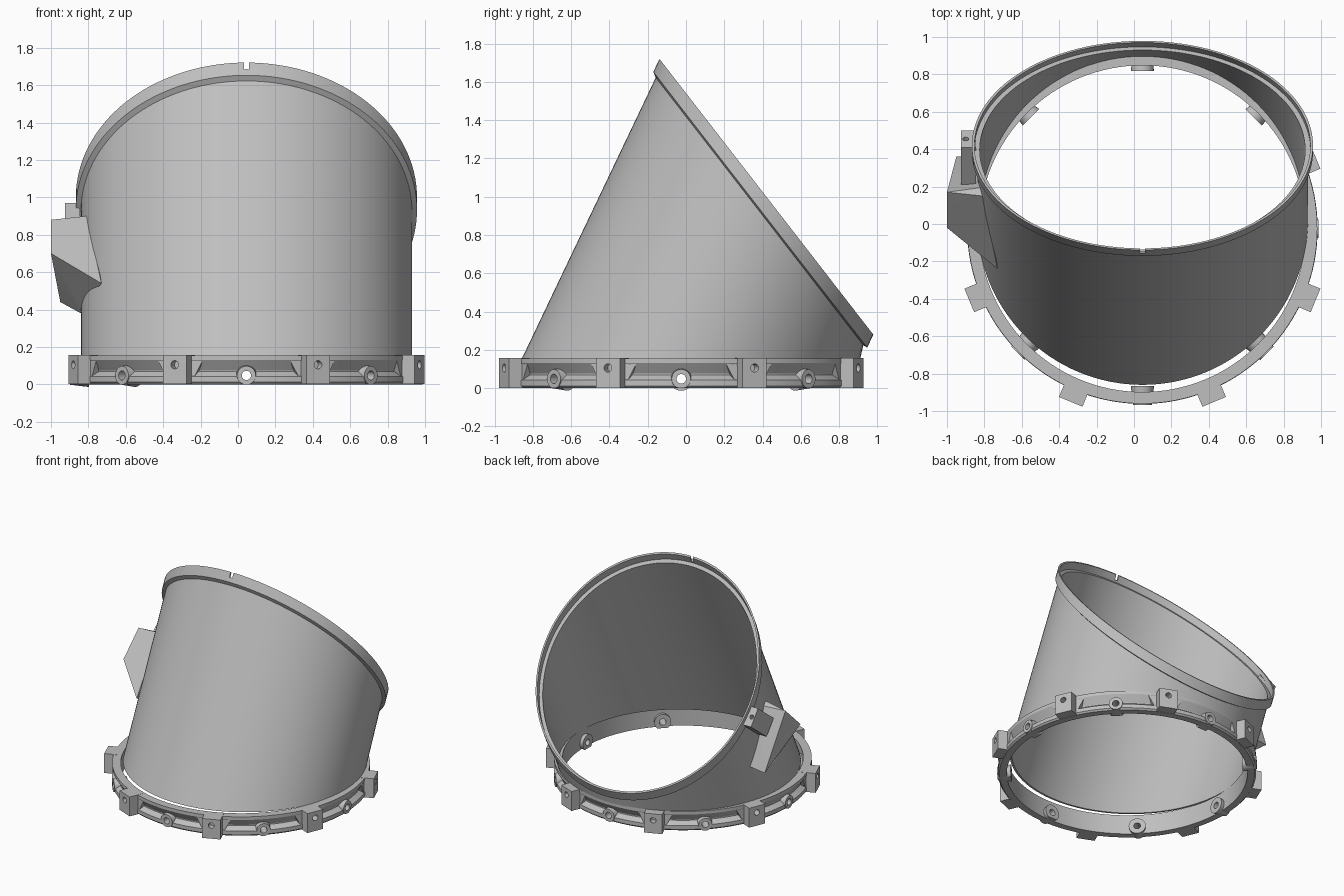
import bpy, bmesh, math
from mathutils import Vector, Matrix

if "Cube" in bpy.data.objects:
    bpy.data.objects.remove(bpy.data.objects["Cube"], do_unlink=True)

grey = bpy.data.materials.new("plain_grey")
grey.use_nodes = True
COLOUR = (0.52, 0.52, 0.52, 1)
grey.diffuse_color = COLOUR
grey.node_tree.nodes["Principled BSDF"].inputs["Base Color"].default_value = COLOUR

CX, CY, SEG = 0.045, -0.025, 128
SLOPE = math.radians(52.2)
U = Vector((0, math.cos(SLOPE), -math.sin(SLOPE)))   # down the tilted rim
N = Vector((0, math.sin(SLOPE), math.cos(SLOPE)))    # rim normal
AXIS = Vector((0, 0.423, 0.906))                     # leaning tube axis
X = Vector((1, 0, 0))
RIM = Vector((CX, 0.42, 1.0))
BASE = Vector((CX, 0.025, 0.15))


def finish(name, bm):
    bmesh.ops.recalc_face_normals(bm, faces=bm.faces)
    me = bpy.data.meshes.new(name)
    bm.to_mesh(me)
    bm.free()
    me.materials.append(grey)
    ob = bpy.data.objects.new(name, me)
    bpy.context.collection.objects.link(ob)
    return ob


def base_ring(r, z):
    return Vector((CX, CY, z)), r, Vector((0, 1, 0))


def foot_ring(r):
    return BASE, r, Vector((0, 1, 0))


def rim_ring(r, s):
    return RIM + AXIS * s, r, U


def loft(name, rings, closed=True):
    """Bridge circles in order; closed joins last to first, otherwise cap ends."""
    bm = bmesh.new()
    loops = []
    for centre, r, side in rings:
        angles = [2 * math.pi * i / SEG for i in range(SEG)]
        loops.append([bm.verts.new(centre + X * r * math.cos(a) + side * r * math.sin(a))
                      for a in angles])
    pairs = list(zip(loops, loops[1:]))
    if closed:
        pairs.append((loops[-1], loops[0]))
    else:
        bm.faces.new(loops[0])
        bm.faces.new(loops[-1])
    for a, b in pairs:
        for i in range(SEG):
            j = (i + 1) % SEG
            bm.faces.new((a[i], a[j], b[j], b[i]))
    return finish(name, bm)


def box(name, centre, size, axes):
    bm = bmesh.new()
    bmesh.ops.create_cube(bm, size=1)
    for v in bm.verts:
        v.co = Vector(centre) + sum((ax * (c * s) for ax, c, s in zip(axes, v.co, size)), Vector())
    return finish(name, bm)


def rod(name, centre, direction, r, length, r2=None):
    bm = bmesh.new()
    rot = direction.to_track_quat('Z', 'Y').to_matrix().to_4x4()
    bmesh.ops.create_cone(bm, cap_ends=True, segments=24, radius1=r, radius2=r2 or r,
                          depth=length, matrix=Matrix.Translation(centre) @ rot)
    return finish(name, bm)


def cut(ob, cutter, keep=False):
    mod = ob.modifiers.new("cut", 'BOOLEAN')
    mod.operation, mod.solver, mod.object = 'DIFFERENCE', 'EXACT', cutter
    bpy.context.view_layer.objects.active = ob
    bpy.ops.object.modifier_apply(modifier=mod.name)
    if not keep:
        bpy.data.objects.remove(cutter, do_unlink=True)


def around(angle, r, z):
    d = Vector((math.cos(angle), math.sin(angle), 0))
    return Vector((CX, CY, z)) + d * r, d, Vector((-d.y, d.x, 0))


Z = Vector((0, 0, 1))
parts = []

# Leaning tube with a stepped tilted rim
tube = loft("leaning_tube", [
    foot_ring(0.885), rim_ring(0.885, -0.085), rim_ring(0.912, -0.075), rim_ring(0.912, 0),
    rim_ring(0.898, 0), rim_ring(0.898, -0.055), rim_ring(0.87, -0.055), foot_ring(0.87)])
cut(tube, box("notch_cutter", RIM - U * 0.9, (0.025, 0.08, 0.07), (X, U, N)))
parts.append(tube)

# Grooved base ring
ring = loft("base_ring", [base_ring(r, z) for r, z in (
    (0.873, 0), (0.925, 0), (0.937, 0.012), (0.937, 0.042), (0.9, 0.068),
    (0.9, 0.075), (0.935, 0.13), (0.935, 0.155), (0.873, 0.155))])
parts.append(ring)

# Clamp blocks and drilled bosses around the ring
for k in range(8):
    a = math.pi / 4 * k
    p, d, t = around(a + math.pi / 8, 0.944, 0.0785)
    block = box(f"clamp_block_{k}", p, (0.116, 0.136, 0.155), (d, t, Z))
    cut(block, rod("hole_cutter", around(a + math.pi / 8, 1.0, 0.105)[0], d, 0.022, 0.1))
    parts.append(block)
    # Sloping shoulders beside each block
    for side in (-1, 1):
        bm = bmesh.new()
        for off, z in ((0.06, 0.045), (0.06, 0.14), (0.135, 0.14), (0.085, 0.045)):
            for r in (0.89, 0.932):
                bm.verts.new(around(a + math.pi / 8 + side * off / 0.93, r, z)[0])
        bmesh.ops.convex_hull(bm, input=bm.verts)
        parts.append(finish(f"block_shoulder_{k}_{side}", bm))

    p, d, t = around(a, 0.892, 0.048)
    boss = rod(f"ring_boss_{k}", p, d, 0.062, 0.1, 0.05)
    cut(boss, box("floor_cutter", p - Z * 0.148, (0.4, 0.4, 0.2), (d, t, Z)))
    for ob in (boss, ring):
        cut(ob, rod("hole_cutter", p, d, 0.025, 0.3))
    parts.append(boss)

# Wedge housing on the right side, trimmed to the tube wall
bore = loft("bore_cutter", [foot_ring(0.877), rim_ring(0.877, 0.1)], closed=False)
bm = bmesh.new()
for co in ((-1, 0.17, 0.88), (-1, -0.02, 0.70), (-0.73, -0.24, 0.54), (-0.81, 0.15, 0.90),
           (-0.95, 0.36, 0.44), (-0.84, 0.13, 0.38), (-0.78, 0.36, 0.46), (-0.78, 0.2, 0.88)):
    bm.verts.new(co)
bmesh.ops.convex_hull(bm, input=bm.verts)
housing = finish("side_housing", bm)
cut(housing, bore, keep=True)
parts.append(housing)

# Small drilled lug beside the rim
corner = Vector((-0.885, 0.41, 0.97))
lug = box("rim_lug", corner + U * 0.073 - N * 0.125, (0.08, 0.146, 0.25), (X, U, N))
cut(lug, rod("hole_cutter", corner + U * 0.073 - X * 0.015, N, 0.016, 0.1))
cut(lug, bore)
parts.append(lug)

# Smooth round surfaces, keep edges sharp
bpy.ops.object.select_all(action='DESELECT')
for ob in parts:
    ob.select_set(True)
bpy.context.view_layer.objects.active = tube
bpy.ops.object.shade_smooth_by_angle(angle=math.radians(25))
